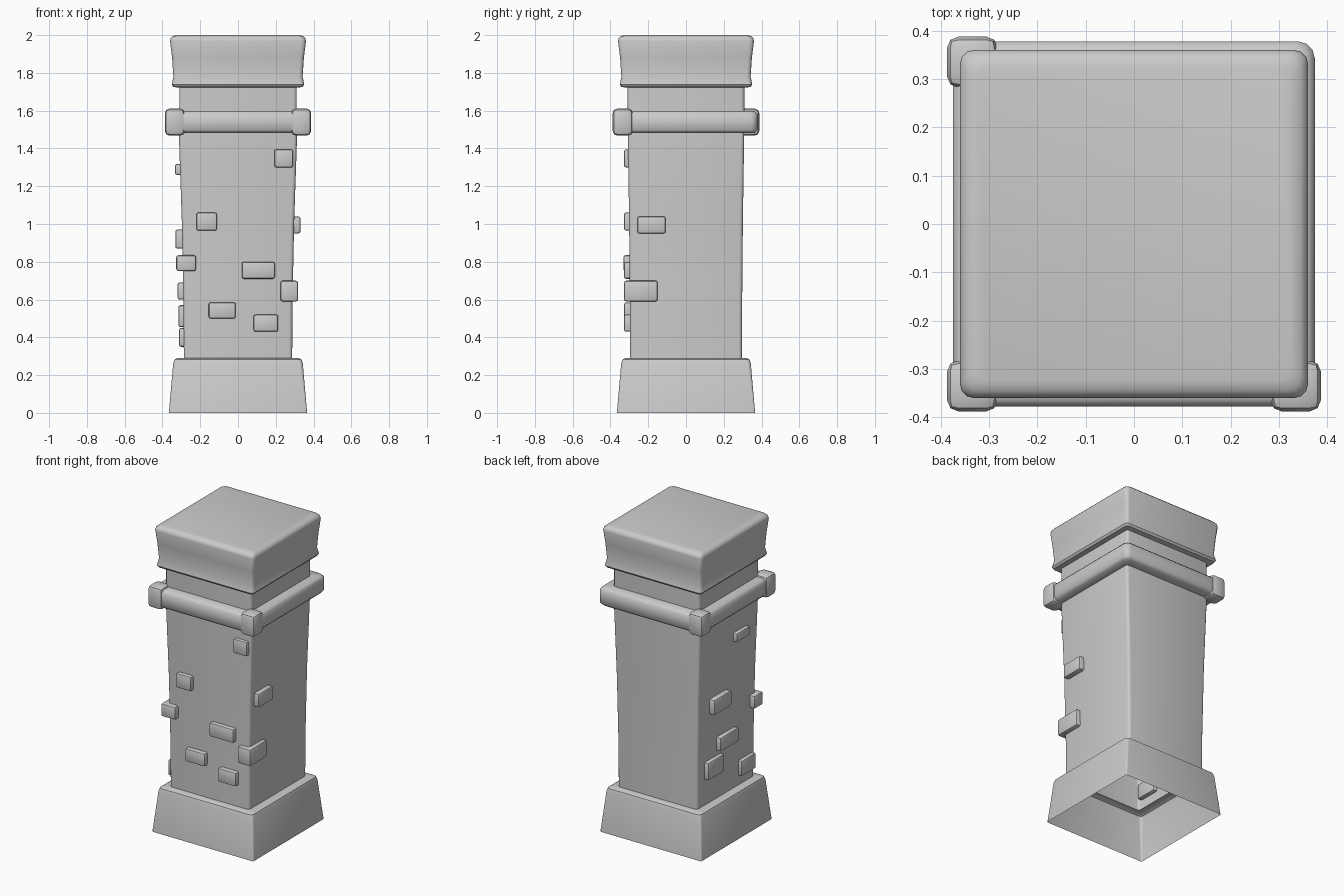
import bpy, bmesh, math

if "Cube" in bpy.data.objects:
    bpy.data.objects.remove(bpy.data.objects["Cube"])


def finish(name, bm, bevel=0.0, angle=40):
    bmesh.ops.recalc_face_normals(bm, faces=bm.faces)
    me = bpy.data.meshes.new(name)
    bm.to_mesh(me)
    bm.free()
    ob = bpy.data.objects.new(name, me)
    bpy.context.collection.objects.link(ob)
    bpy.ops.object.select_all(action='DESELECT')
    ob.select_set(True)
    bpy.context.view_layer.objects.active = ob
    if bevel:
        mod = ob.modifiers.new("soft_edges", 'BEVEL')
        mod.width = bevel
        mod.segments = 2
        bpy.ops.object.modifier_apply(modifier=mod.name)
    bpy.ops.object.shade_smooth_by_angle(angle=math.radians(angle))
    return ob


def ring(bm, hx, hy, r, z, seg=3):
    """Rounded rectangle of vertices at height z."""
    out = []
    for k, (sx, sy) in enumerate([(1, 1), (-1, 1), (-1, -1), (1, -1)]):
        for i in range(seg + 1):
            a = math.pi / 2 * (k + i / seg)
            out.append(bm.verts.new((sx * (hx - r) + r * math.cos(a),
                                     sy * (hy - r) + r * math.sin(a), z)))
    return out


def loft(name, profile, cap_top=False, closed=False, angle=40):
    bm = bmesh.new()
    rings = [ring(bm, *p) for p in profile]
    pairs = list(zip(rings, rings[1:]))
    if closed:
        pairs.append((rings[-1], rings[0]))
    for a, b in pairs:
        n = len(a)
        for i in range(n):
            j = (i + 1) % n
            bm.faces.new((a[i], a[j], b[j], b[i]))
    if cap_top:
        bm.faces.new(rings[-1])
    return finish(name, bm, angle=angle)


def box(name, x0, x1, y0, y1, z0, z1, bevel):
    bm = bmesh.new()
    bmesh.ops.create_cube(bm, size=1)
    for v in bm.verts:
        v.co = ((x0 + x1) / 2 + v.co.x * (x1 - x0),
                (y0 + y1) / 2 + v.co.y * (y1 - y0),
                (z0 + z1) / 2 + v.co.z * (z1 - z0))
    return finish(name, bm, bevel)


# Pillar shell, open underneath: base, tapering shaft, neck and flared cap
loft("pillar", [
    (0.366, 0.366, 0.008, 0.0),
    (0.343, 0.343, 0.018, 0.262),
    (0.337, 0.337, 0.022, 0.282),
    (0.322, 0.322, 0.022, 0.29),
    (0.287, 0.296, 0.018, 0.29),
    (0.288, 0.297, 0.018, 0.55),
    (0.297, 0.301, 0.018, 1.0),
    (0.313, 0.308, 0.018, 1.47),
    (0.311, 0.309, 0.018, 1.60),
    (0.311, 0.309, 0.018, 1.722),
    (0.342, 0.342, 0.02, 1.725),
    (0.351, 0.351, 0.022, 1.738),
    (0.342, 0.342, 0.022, 1.78),
    (0.349, 0.349, 0.022, 1.88),
    (0.360, 0.360, 0.028, 1.968),
    (0.357, 0.357, 0.030, 1.983),
    (0.345, 0.345, 0.030, 1.995),
    (0.325, 0.325, 0.025, 2.0),
], cap_top=True)

# Band around the neck
loft("neck_band", [
    (0.300, 0.300, 0.02, 1.482),
    (0.360, 0.363, 0.03, 1.482),
    (0.374, 0.378, 0.035, 1.498),
    (0.374, 0.378, 0.035, 1.582),
    (0.360, 0.363, 0.03, 1.597),
    (0.300, 0.300, 0.02, 1.597),
], closed=True, angle=50)

# Clamps on three of the band corners
for name, sx, sy in [("clamp_front_left", -1, -1), ("clamp_front_right", 1, -1),
                     ("clamp_back_left", -1, 1)]:
    xs = sorted((sx * 0.282, sx * 0.387))
    ys = sorted((sy * 0.282, sy * 0.388))
    box(name, *xs, *ys, 1.468, 1.611, 0.024)

# Raised bricks on the front face: x0, x1, z0, z1
for i, (x0, x1, z0, z1) in enumerate([
        (-0.22, -0.112, 0.965, 1.06), (0.02, 0.195, 0.71, 0.80),
        (-0.155, -0.012, 0.50, 0.585), (0.083, 0.213, 0.43, 0.52),
        (0.192, 0.292, 1.30, 1.395)]):
    box(f"front_brick_{i}", x0, x1, -0.328, -0.27, z0, z1, 0.01)

# Raised bricks on the left face: outer x, y0, y1, z0, z1
for i, (x, y0, y1, z0, z1) in enumerate([
        (-0.333, -0.19, -0.05, 1.26, 1.318), (-0.332, 0.0, 0.18, 0.87, 0.97),
        (-0.32, -0.09, 0.10, 0.60, 0.69), (-0.316, 0.05, 0.22, 0.455, 0.57),
        (-0.312, -0.28, -0.13, 0.35, 0.45)]):
    box(f"left_brick_{i}", x, -0.26, y0, y1, z0, z1, 0.01)

# Brick on the right face and the two bricks wrapping the front corners
box("right_brick", 0.26, 0.33, -0.257, -0.108, 0.95, 1.04, 0.01)
box("corner_brick_right", 0.225, 0.318, -0.328, -0.15, 0.59, 0.70, 0.012)
box("corner_brick_left", -0.327, -0.222, -0.332, -0.24, 0.75, 0.835, 0.012)
